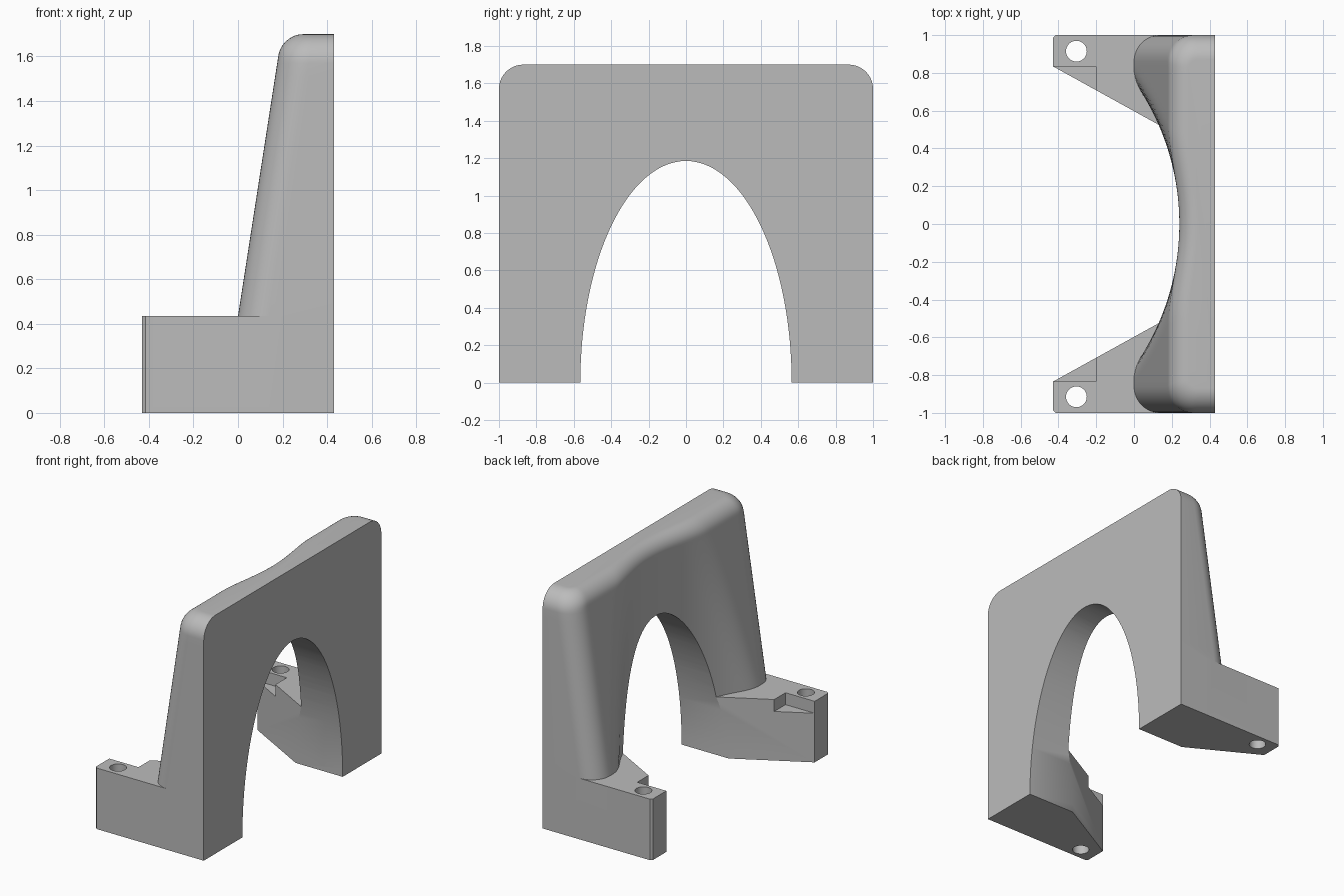
import bpy, bmesh, math

cube = bpy.data.objects.get("Cube")
if cube:
    bpy.data.objects.remove(cube, do_unlink=True)

BACK, TOP, LEG_TOP = 0.43, 1.70, 0.435   # main planes
SLOPE = 0.155                            # lean of the wall's front
SCOOP_X, SCOOP_R = 0.24, 1.31            # shallow vertical scoop
SIDE_R, LIP_R, CORNER_R = 0.13, 0.095, 0.14

grey = bpy.data.materials.new("Plain grey")
grey.use_nodes = True
colour = (0.50, 0.50, 0.50, 1)
grey.diffuse_color = colour
grey.node_tree.nodes["Principled BSDF"].inputs["Base Color"].default_value = colour


def loft(name, rings):
    """Closed solid through rings with equal point counts."""
    bm = bmesh.new()
    rows = [[bm.verts.new(p) for p in ring] for ring in rings]
    for low, high in zip(rows, rows[1:]):
        for i in range(len(low)):
            j = (i + 1) % len(low)
            bm.faces.new((low[i], low[j], high[j], high[i]))
    bm.faces.new(rows[0][::-1])
    bm.faces.new(rows[-1])
    bmesh.ops.recalc_face_normals(bm, faces=bm.faces)
    mesh = bpy.data.meshes.new(name)
    bm.to_mesh(mesh)
    bm.free()
    mesh.materials.append(grey)
    obj = bpy.data.objects.new(name, mesh)
    bpy.context.collection.objects.link(obj)
    return obj


def prism(name, outline, z0, z1):
    return loft(name, [[(x, y, z) for x, y in outline] for z in (z0, z1)])


def combine(target, tool, operation):
    """Apply a boolean and discard the tool."""
    mod = target.modifiers.new("Combine", 'BOOLEAN')
    mod.operation, mod.object, mod.solver = operation, tool, 'EXACT'
    bpy.context.view_layer.objects.active = target
    bpy.ops.object.modifier_apply(modifier=mod.name)
    bpy.data.objects.remove(tool, do_unlink=True)


def fillet(z, radius):
    """Inset of a rounded top edge at height z."""
    d = max(0, z - (TOP - radius))
    return radius - math.sqrt(max(0, radius * radius - d * d))


def front_x(y, z):
    """Leaning front blended softly into the scoop."""
    lean = SLOPE * max(0, z - LEG_TOP)
    scoop = SCOOP_X - SCOOP_R + math.sqrt(SCOOP_R ** 2 - y * y)
    k = 0.05
    h = max(k - abs(lean - scoop), 0) / k
    return max(lean, scoop) + h * h * k / 4


def wall_ring(z):
    half = 1 - fillet(z, SIDE_R)
    inset = fillet(z, LIP_R)
    r = CORNER_R - inset
    flat = half - r
    pts = [(front_x(flat * i / 32, z), flat * i / 32) for i in range(33)]
    edge = pts[-1][0]
    for i in range(1, 11):
        t = math.pi / 2 * i / 10
        pts.append((edge + r * (1 - math.cos(t)), flat + r * math.sin(t)))
    pts = [(min(x + inset, BACK - 0.01), y) for x, y in pts] + [(BACK, half)]
    return [(x, -y, z) for x, y in pts[:0:-1]] + [(x, y, z) for x, y in pts]


# Leaning wall with rounded shoulders and front lip
heights = [0, LEG_TOP]
knee = TOP - SIDE_R
heights += [LEG_TOP + (knee - LEG_TOP) * i / 20 for i in range(1, 21)]
heights += [knee + SIDE_R * math.sin(math.pi / 2 * i / 14) for i in range(1, 15)]
body = loft("arched_bracket", [wall_ring(z) for z in heights])

# Tapered feet, each with a corner notch and a bolt hole
for s in (-1, 1):
    foot = [(0.20, 1), (-0.415, 1), (-0.43, 0.985), (-0.43, 0.835), (0.20, 0.487)]
    notch = [(-0.5, 0.835), (-0.2, 0.835), (-0.2, 0.5), (-0.5, 0.5)]
    hole = [(-0.305 + 0.055 * math.cos(math.tau * i / 32),
             0.915 + 0.055 * math.sin(math.tau * i / 32)) for i in range(32)]
    mirror = lambda outline: [(x, s * y) for x, y in outline]
    combine(body, prism("foot", mirror(foot), 0, LEG_TOP), 'UNION')
    combine(body, prism("notch", mirror(notch), LEG_TOP - 0.085, 0.6), 'DIFFERENCE')
    combine(body, prism("bolt_hole", mirror(hole), -0.1, 0.6), 'DIFFERENCE')

# Elliptical arch cut through from front to back
arch = [(0.565 * math.cos(math.pi * i / 64), 1.185 * math.sin(math.pi * i / 64))
        for i in range(65)]
arch = [(0.565, -0.1)] + arch + [(-0.565, -0.1)]
combine(body, loft("arch", [[(x, y, z) for y, z in arch] for x in (-0.6, 0.6)]),
        'DIFFERENCE')

# Smooth curves, crisp edges
bpy.ops.object.select_all(action='DESELECT')
body.select_set(True)
bpy.context.view_layer.objects.active = body
bpy.ops.object.shade_smooth_by_angle(angle=math.radians(30))
